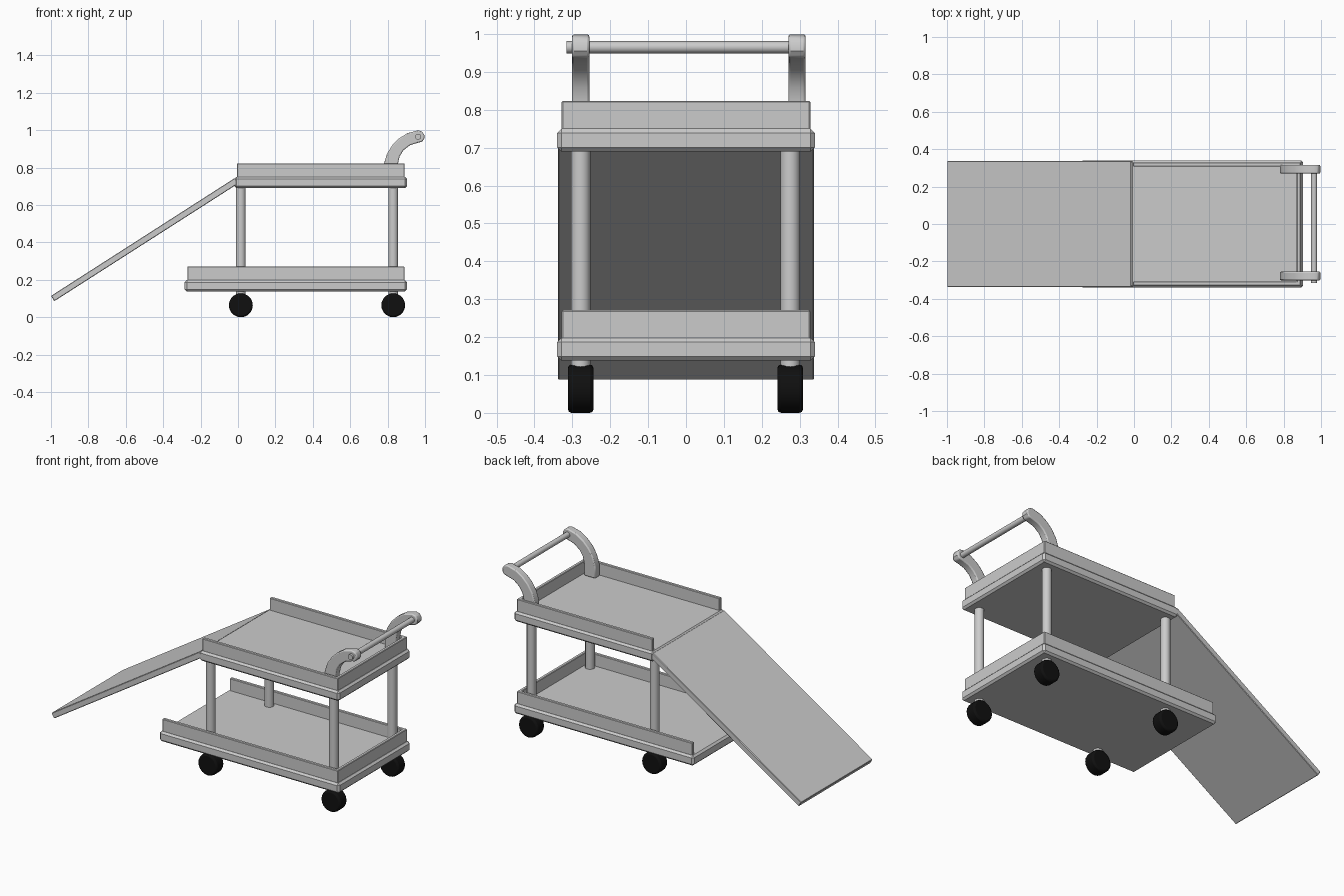
import bpy, bmesh
from math import pi

if "Cube" in bpy.data.objects:
    bpy.data.objects.remove(bpy.data.objects["Cube"])


def finish(name, bm, bevel=0, segments=1, smooth=False):
    bmesh.ops.recalc_face_normals(bm, faces=bm.faces)
    mesh = bpy.data.meshes.new(name)
    bm.to_mesh(mesh)
    bm.free()
    ob = bpy.data.objects.new(name, mesh)
    bpy.context.collection.objects.link(ob)
    if bevel:
        mod = ob.modifiers.new("Bevel", 'BEVEL')
        mod.width, mod.segments = bevel, segments
        mod.limit_method, mod.angle_limit = 'ANGLE', 0.7
    if smooth:
        bpy.ops.object.select_all(action='DESELECT')
        ob.select_set(True)
        bpy.context.view_layer.objects.active = ob
        bpy.ops.object.shade_smooth_by_angle(angle=0.6)
    return ob


def prism(name, points, vec, **kw):
    """Extrude a flat polygon of 3D points along vec."""
    bm = bmesh.new()
    face = bm.faces.new([bm.verts.new(p) for p in points])
    new = bmesh.ops.extrude_face_region(bm, geom=[face])["geom"]
    bmesh.ops.translate(bm, vec=vec, verts=[v for v in new if isinstance(v, bmesh.types.BMVert)])
    return finish(name, bm, **kw)


def cylinder(name, loc, radius, depth, axis='Z', sides=24, **kw):
    bm = bmesh.new()
    bmesh.ops.create_cone(bm, cap_ends=True, segments=sides, radius1=radius, radius2=radius, depth=depth)
    ob = finish(name, bm, smooth=True, **kw)
    ob.location = loc
    if axis == 'Y':
        ob.rotation_euler.x = pi / 2
    return ob


# Trays: chamfered slab with a rim open towards the ramp
for level, x0, z in (("upper", -0.02, 0.69), ("lower", -0.285, 0.138)):
    prism(level + "_tray", [(x0, -0.34, z), (0.904, -0.34, z), (0.904, 0.34, z), (x0, 0.34, z)],
          (0, 0, 0.06), bevel=0.011)
    a, b, t = x0 + 0.014, 0.89, 0.02
    rim = [(a, -0.328), (b, -0.328), (b, 0.328), (a, 0.328),
           (a, 0.328 - t), (b - t, 0.328 - t), (b - t, t - 0.328), (a, t - 0.328)]
    prism(level + "_rim", [(x, y, z + 0.055) for x, y in rim], (0, 0, 0.078), bevel=0.003)

# Ramp
prism("ramp", [(-1.0, -0.338, 0.114), (-0.982, -0.338, 0.086), (0.0, -0.338, 0.714), (-0.016, -0.338, 0.745)],
      (0, 0.676, 0), bevel=0.003)

# Legs and wheels
black = bpy.data.materials.new("black_rubber")
black.diffuse_color = (0.005, 0.005, 0.005, 1)
black.use_nodes = True
black.node_tree.nodes["Principled BSDF"].inputs["Base Color"].default_value = black.diffuse_color
for x, end in ((0.015, "front"), (0.83, "rear")):
    for y, side in ((-0.278, "left"), (0.275, "right")):
        cylinder(f"{end}_{side}_leg", (x, y, 0.408), 0.026, 0.584)
        wheel = cylinder(f"{end}_{side}_wheel", (x, y, 0.064), 0.064, 0.068, 'Y', 20, bevel=0.01, segments=2)
        wheel.data.materials.append(black)

# Handle: two curved arms joined by a rod
arm = [(0.78, 0.75), (0.78, 0.82), (0.797, 0.875), (0.825, 0.92), (0.86, 0.955), (0.905, 0.984),
       (0.962, 0.999), (0.984, 0.993), (0.996, 0.975), (0.996, 0.955), (0.984, 0.938),
       (0.962, 0.933), (0.92, 0.92), (0.885, 0.893), (0.864, 0.86), (0.855, 0.82), (0.855, 0.75)]
for y, side in ((-0.301, "left"), (0.27, "right")):
    prism(side + "_handle_arm", [(x, y, z) for x, z in arm], (0, 0.046, 0), bevel=0.006, segments=2, smooth=True)
cylinder("handle_rod", (0.963, -0.01, 0.965), 0.016, 0.61, 'Y')
